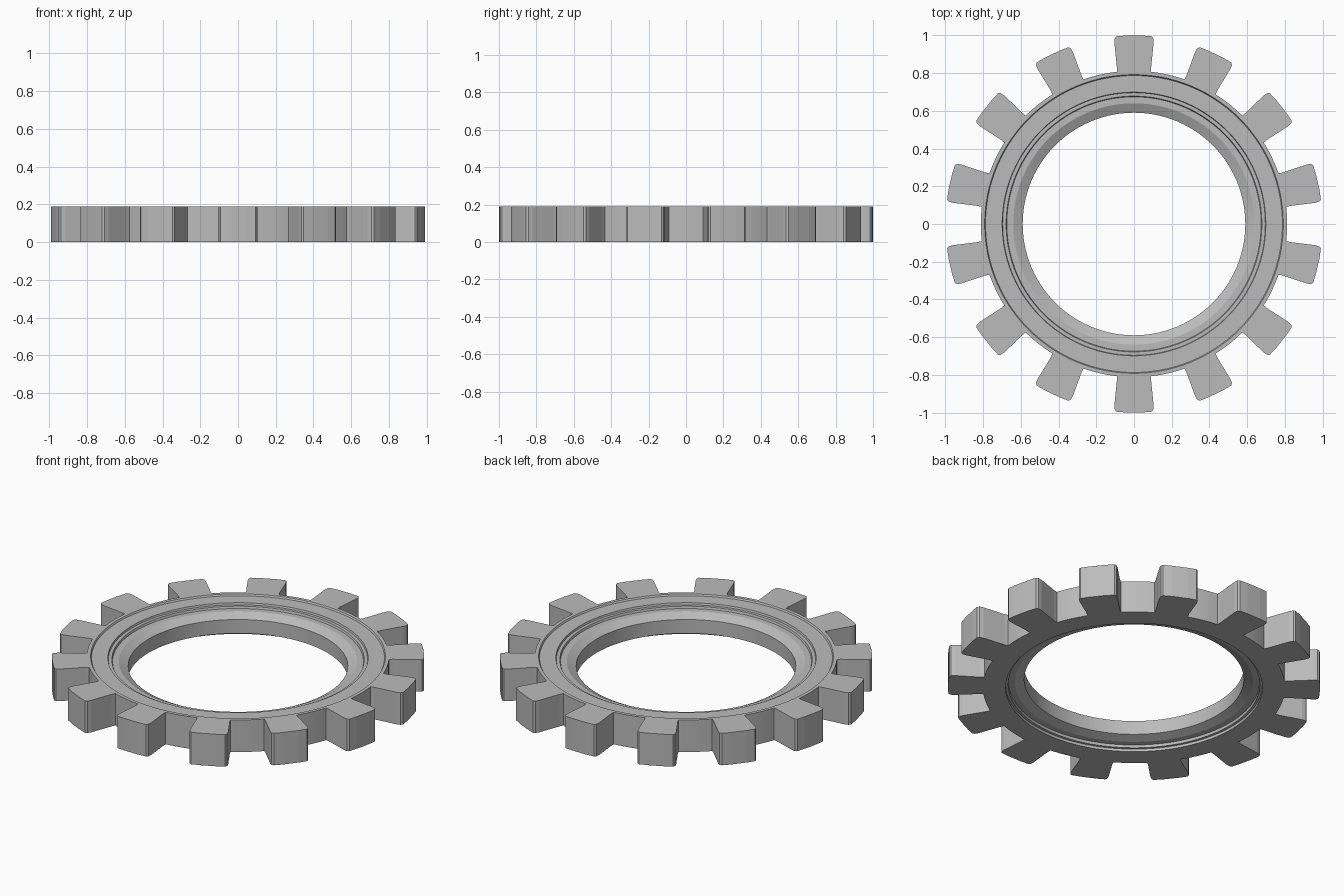
import bpy, bmesh, math

if "Cube" in bpy.data.objects:
    bpy.data.objects.remove(bpy.data.objects["Cube"])

TEETH = 14
SEGS = TEETH * 8
H = 0.19

grey = bpy.data.materials.new("plain grey")
grey.diffuse_color = (0.5, 0.5, 0.5, 1)
grey.use_nodes = True
grey.node_tree.nodes["Principled BSDF"].inputs["Base Color"].default_value = grey.diffuse_color


def finish(bm, name):
    bmesh.ops.recalc_face_normals(bm, faces=bm.faces[:])
    mesh = bpy.data.meshes.new(name)
    bm.to_mesh(mesh)
    bm.free()
    mesh.materials.append(grey)
    obj = bpy.data.objects.new(name, mesh)
    bpy.context.collection.objects.link(obj)
    return obj


# Ring body: closed stepped cross-section (radius, height) turned about z
profile = [
    (0.812, 0), (0.812, H), (0.792, H), (0.787, 0.181),
    (0.699, 0.181), (0.696, 0.17), (0.678, 0.17), (0.674, 0.158),
    (0.64, 0.158), (0.59, 0.132), (0.59, 0.05), (0.64, 0.032),
    (0.674, 0.032), (0.676, 0.016), (0.69, 0.016), (0.69, 0),
]
bm = bmesh.new()
rings = []
for i in range(SEGS):
    a = 2 * math.pi * i / SEGS
    rings.append([bm.verts.new((r * math.cos(a), r * math.sin(a), z)) for r, z in profile])
n = len(profile)
for i in range(SEGS):
    p, q = rings[i], rings[(i + 1) % SEGS]
    for j in range(n):
        k = (j + 1) % n
        bm.faces.new((p[j], q[j], q[k], p[k]))
body = finish(bm, "ring_body")
bpy.context.view_layer.objects.active = body
body.select_set(True)
bpy.ops.object.shade_smooth_by_angle(angle=math.radians(12))

# Teeth: half outline (sideways, outward), mirrored and extruded
half = [(0.091, 0.805), (0.091, 0.83), (0.104, 0.962), (0.102, 0.985), (0.093, 0.995), (0.045, 0.999)]
outline = half + [(-x, y) for x, y in reversed(half)]
bm = bmesh.new()
for t in range(TEETH):
    a = 2 * math.pi * t / TEETH
    c, s = math.cos(a), math.sin(a)
    pts = [(x * c - y * s, x * s + y * c) for x, y in outline]
    low = [bm.verts.new((x, y, 0)) for x, y in pts]
    top = [bm.verts.new((x, y, H)) for x, y in pts]
    bm.faces.new(low[::-1])
    bm.faces.new(top)
    m = len(pts)
    for j in range(m - 1):      # inner side stays open against the ring
        bm.faces.new((low[j], low[j + 1], top[j + 1], top[j]))
finish(bm, "gear_teeth")
